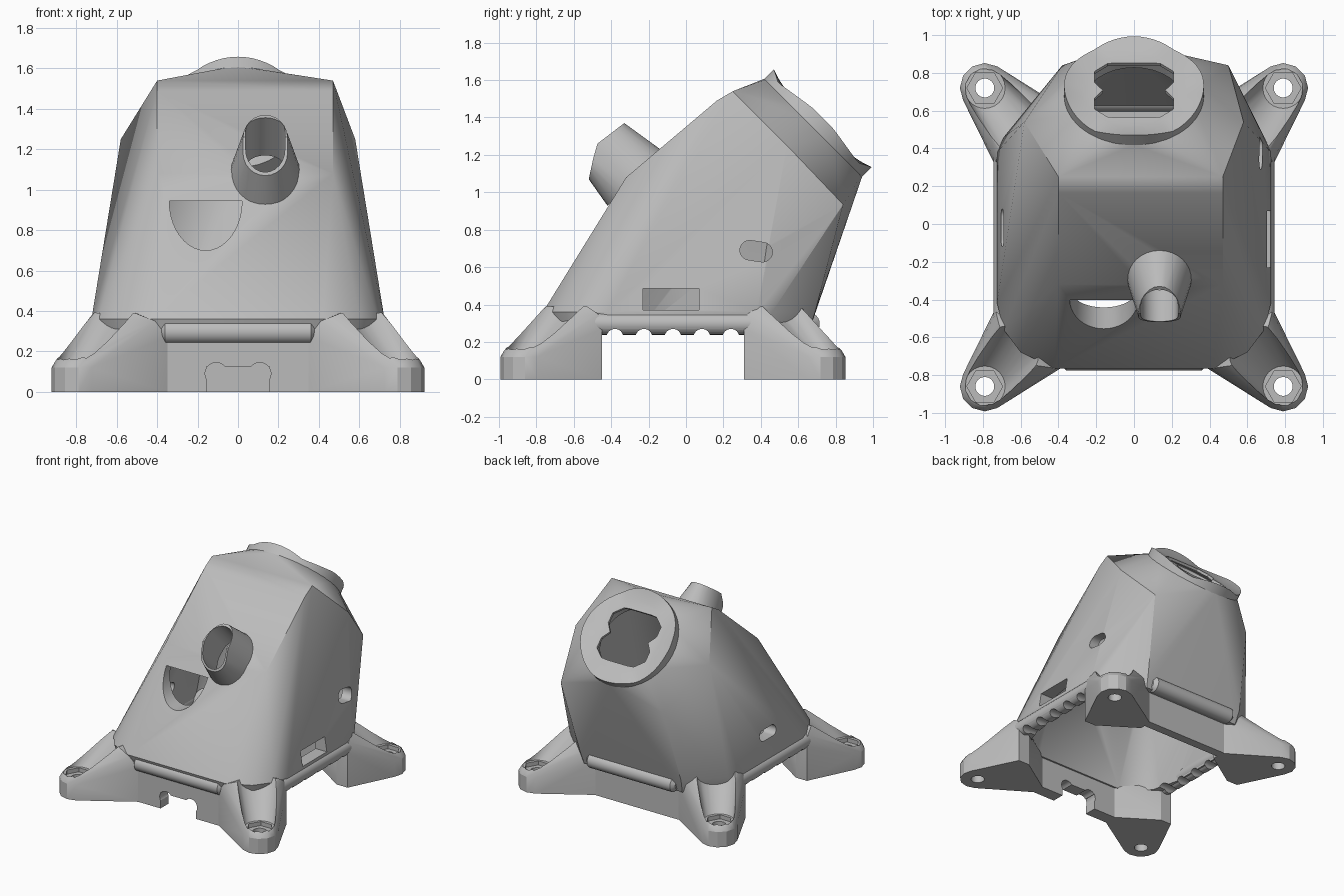
import bpy, bmesh, math
from mathutils import Vector, Matrix

cube = bpy.data.objects.get("Cube")
if cube:
    bpy.data.objects.remove(cube, do_unlink=True)

grey = bpy.data.materials.new("plain grey")
grey.use_nodes = True
grey.diffuse_color = (0.5, 0.5, 0.5, 1)
grey.node_tree.nodes["Principled BSDF"].inputs["Base Color"].default_value = (0.5, 0.5, 0.5, 1)

MID_Y = -0.07                      # centre line of the base frame
parts = []


def finish(name, bm, part=True):
    bmesh.ops.recalc_face_normals(bm, faces=bm.faces)
    mesh = bpy.data.meshes.new(name)
    bm.to_mesh(mesh)
    bm.free()
    obj = bpy.data.objects.new(name, mesh)
    bpy.context.collection.objects.link(obj)
    mesh.materials.append(grey)
    if part:
        parts.append(obj)
    else:
        obj.hide_render = True
    return obj


def hull(name, points, part=True):
    bm = bmesh.new()
    for p in points:
        bm.verts.new(p)
    res = bmesh.ops.convex_hull(bm, input=bm.verts)
    loose = {v for v in res["geom_interior"] + res["geom_unused"]
             if isinstance(v, bmesh.types.BMVert) and v.is_valid}
    bmesh.ops.delete(bm, geom=list(loose), context="VERTS")
    bmesh.ops.dissolve_limit(bm, angle_limit=0.01, verts=bm.verts, edges=bm.edges)
    return finish(name, bm, part)


def prism(name, outline, matrix, depth, part=False):
    """Outline in the local xy plane, extruded along local z from 0 to depth."""
    bm = bmesh.new()
    face = bm.faces.new([bm.verts.new((x, y, 0)) for x, y in outline])
    top = bmesh.ops.extrude_face_region(bm, geom=[face])["geom"]
    bmesh.ops.translate(bm, vec=(0, 0, depth), verts=[v for v in top if isinstance(v, bmesh.types.BMVert)])
    bmesh.ops.transform(bm, matrix=matrix, verts=bm.verts)
    return finish(name, bm, part)


def frame(origin, u, v):
    u, v = Vector(u).normalized(), Vector(v).normalized()
    m = Matrix((u, v, u.cross(v))).transposed().to_4x4()
    m.translation = origin
    return m


def circle(r, n=24, cx=0, cy=0):
    return [(cx + r * math.cos(2 * math.pi * i / n), cy + r * math.sin(2 * math.pi * i / n)) for i in range(n)]


def slot(half, r, n=12):
    """Stadium outline, long along local x."""
    arc = [math.pi * (i / n - 0.5) for i in range(n + 1)]
    right = [(half + r * math.cos(a), r * math.sin(a)) for a in arc]
    return right + [(-x, -y) for x, y in right]


def cut(obj, *cutters):
    for c in cutters:
        mod = obj.modifiers.new("cut", "BOOLEAN")
        mod.operation, mod.object, mod.solver = "DIFFERENCE", c, "EXACT"
        bpy.context.view_layer.objects.active = obj
        bpy.ops.object.modifier_apply(modifier=mod.name)


def box(name, x0, x1, y0, y1, z0, z1, part=False):
    return prism(name, [(x0, y0), (x1, y0), (x1, y1), (x0, y1)],
                 Matrix.Translation((0, 0, z0)), z1 - z0, part)


# Faceted hollow body
disc = frame((0, 0.68, 1.345), (-1, 0, 0), (0, -1, 1))
half_base = [(0.42, -0.765), (0.60, -0.68), (0.69, -0.56), (0.725, -0.42),
             (0.725, 0.38), (0.69, 0.46), (0.44, 0.69)]
base = [(s * x, y) for s in (1, -1) for x, y in half_base]
upper_body = [disc @ Vector((x, y, 0)) for x, y in circle(0.37, 32)]
for front, back, side in ((-0.40, -0.38, -0.58), (0.47, 0.50, 0.58)):
    upper_body += [Vector(p) for p in ((front, -0.32, 1.08), (front, 0.165, 1.49), (front, 0.25, 1.54),
                                       (back, 0.84, 0.935), (side, 0.54, 1.25))]
body = hull("body", upper_body + [(x, y, 0.36) for x, y in base]
            + [(x * 0.97, y * 0.95, 0.25) for x, y in base])
centre = Vector((0, 0.04, 0.75))
cavity = hull("cavity", [centre + (p - centre) * 0.93 for p in upper_body]
              + [(x * 0.9, y * (0.78 if y > 0.4 else 0.9), 0.1) for x, y in base], False)
cut(body, cavity)

# Flared eyepiece ring with a wavy rim and a thin notched plate
N = 64
bm = bmesh.new()
rings = [[], [], [], []]
for i in range(N):
    a = 2 * math.pi * i / N
    c = abs(math.sin(a))
    dip = 0.035 * max(0, 1 - abs(c - 0.82) / (0.18 if c > 0.82 else 0.6))
    for ring, k, z in zip(rings, (0.75, 1, 1, 0.75), (0.02, -0.03, 0.073 - dip, 0.04)):
        ring.append(bm.verts.new(disc @ Vector((0.37 * k * math.cos(a), 0.37 * k * math.sin(a), z))))
for lower, upper in zip(rings, rings[1:]):
    for i in range(N):
        j = (i + 1) % N
        bm.faces.new((lower[i], lower[j], upper[j], upper[i]))
bm.faces.new(rings[-1])
bm.faces.new(rings[0][::-1])
eyepiece = finish("eyepiece_ring", bm)
q = [(0.165, 0), (0.21, 0.06), (0.21, 0.14), (0.14, 0.20), (0.09, 0.205)]
top_half = q + [(-x, y) for x, y in reversed(q)]
opening = top_half + [(-x, -y) for x, y in top_half[1:-1]]
into_disc = disc @ Matrix.Translation((0, 0, -0.2))
cut(eyepiece, prism("eye_hole", opening, into_disc, 0.5))
eye_clearance = prism("eye_clearance", circle(0.27, 32), into_disc, 0.5)

# Tapered front spout with a slanted bore
spout_pts = []
for dz, dx in slot(0.04, 0.11):
    h = dz + 1.22
    y = -0.52 + 0.04 * (h - 1.07) / 0.185 if h < 1.255 else -0.48 + 0.15 * (h - 1.255) / 0.115
    spout_pts.append((0.135 + dx, y, h))
root = frame((0.135, -0.28, 1.08), (1, 0, 0), (0, 0.28, 0.305))
spout_pts += [root @ Vector((x, y * 1.18, 0)) for x, y in circle(0.175, 32)]
spout = hull("spout", spout_pts)
bore = prism("bore", slot(0.058, 0.097), frame((0.135, -0.57, 1.36), (0, 1, 1), (1, 0, 0)), 0.56)
cut(spout, bore)

# Openings in the body walls
mouth_arc = [(0.18 * math.cos(math.pi * i / 20), -0.245 * math.sin(math.pi * i / 20)) for i in range(21)]
mouth = prism("mouth_cutter", mouth_arc, frame((-0.16, 0.0, 0.945), (1, 0, 0), (0, 0, 1)), 0.9)
port = box("port_cutter", 0.5, 0.9, -0.23, 0.07, 0.37, 0.485)
left_oval = prism("left_oval_cutter", slot(0.035, 0.052),
                  frame((0.45, 0.375, 0.685), (0, 1, -0.15), (0, 0.15, 1)), 0.5)
right_oval = prism("right_oval_cutter", slot(0.06, 0.04),
                   frame((-0.95, -0.02, 0.53), (0, 1, 0), (0, 0, 1)), 0.5)
cut(body, eye_clearance, bore, mouth, port, left_oval, right_oval)

# Four legs with screw pads and scooped tool channels
for sx, side in ((1, "left"), (-1, "right")):
    for sy, end in ((1, "front"), (-1, "back")):
        def place(x, y, z):
            return (sx * x, MID_Y + sy * (y - MID_Y), z)
        pts = [place(x, y, z) for x, y in circle(0.132, 12, 0.79, -0.86) for z in (0, 0.12)]
        pts += [place(x, y, 0.155) for x, y in circle(0.112, 12, 0.79, -0.86)]
        for x, y, top in ((0.35, -0.74, 0.27), (0.35, -0.64, 0.27), (0.64, -0.45, 0.27), (0.735, -0.45, 0.27)):
            pts += [place(x, y, 0), place(x, y, top)]
        pts += [place(*p) for p in ((0.715, -0.53, 0.39), (0.69, -0.61, 0.40), (0.61, -0.70, 0.40),
                                    (0.51, -0.75, 0.39), (0.41, -0.765, 0.35), (0.73, -0.47, 0.35),
                                    (0.50, -0.60, 0.39))]
        leg = hull(f"{end}_{side}_leg", pts)
        scoop = hull("scoop", [place(x, y, 0.152) for x, y in circle(0.108, 24, 0.79, -0.86)]
                     + [place(x, y, 0.47) for x, y in circle(0.165, 24, 0.61, -0.63)], False)
        px, py, _ = place(0.79, -0.86, 0)
        recess = prism("hex_recess", circle(0.095, 6), Matrix.Translation((px, py, 0.12)), 0.04)
        bolt = prism("screw_hole", circle(0.05), Matrix.Translation((px, py, -0.1)), 0.3)
        cut(leg, scoop, recess, bolt)

# Skirt walls and rounded rails joining the legs
front_skirt = box("front_skirt", -0.36, 0.36, -0.74, -0.64, 0, 0.30, True)
box("back_skirt", -0.36, 0.36, 0.54, 0.61, 0, 0.30, True)
notches = [box("notch", -0.155, 0.155, -0.9, -0.5, -0.1, 0.125)]
notches += [prism("notch_lobe", circle(0.055), frame((x, -0.5, 0.09), (1, 0, 0), (0, 0, 1)), 0.4)
            for x in (-0.108, 0.108)]
cut(front_skirt, *notches)
for name, y in (("front_rail", -0.715), ("back_rail", 0.655)):
    hull(name, [(x, y + r * a, 0.297 + r * b) for a, b in circle(1)
                for x, r in ((-0.385, 0.03), (-0.36, 0.06), (0.36, 0.06), (0.385, 0.03))])
scallops = [prism("scallop", circle(0.045, 16), frame((-1, MID_Y + 0.155 * i, 0.225), (0, 1, 0), (0, 0, 1)), 2)
            for i in range(-2, 3)]
for name, x in (("left_rail", 0.685), ("right_rail", -0.685)):
    rail = prism(name, circle(0.06), frame((x, -0.5, 0.298), (0, 0, 1), (1, 0, 0)), 0.86, True)
    cut(rail, *scallops)
cut(body, *scallops)

# Remove cutters, then shade
for obj in [o for o in bpy.context.collection.objects if o.hide_render]:
    bpy.data.objects.remove(obj, do_unlink=True)
bpy.ops.object.select_all(action="DESELECT")
for obj in parts:
    obj.select_set(True)
    bpy.context.view_layer.objects.active = obj
bpy.ops.object.shade_smooth_by_angle(angle=math.radians(28))
